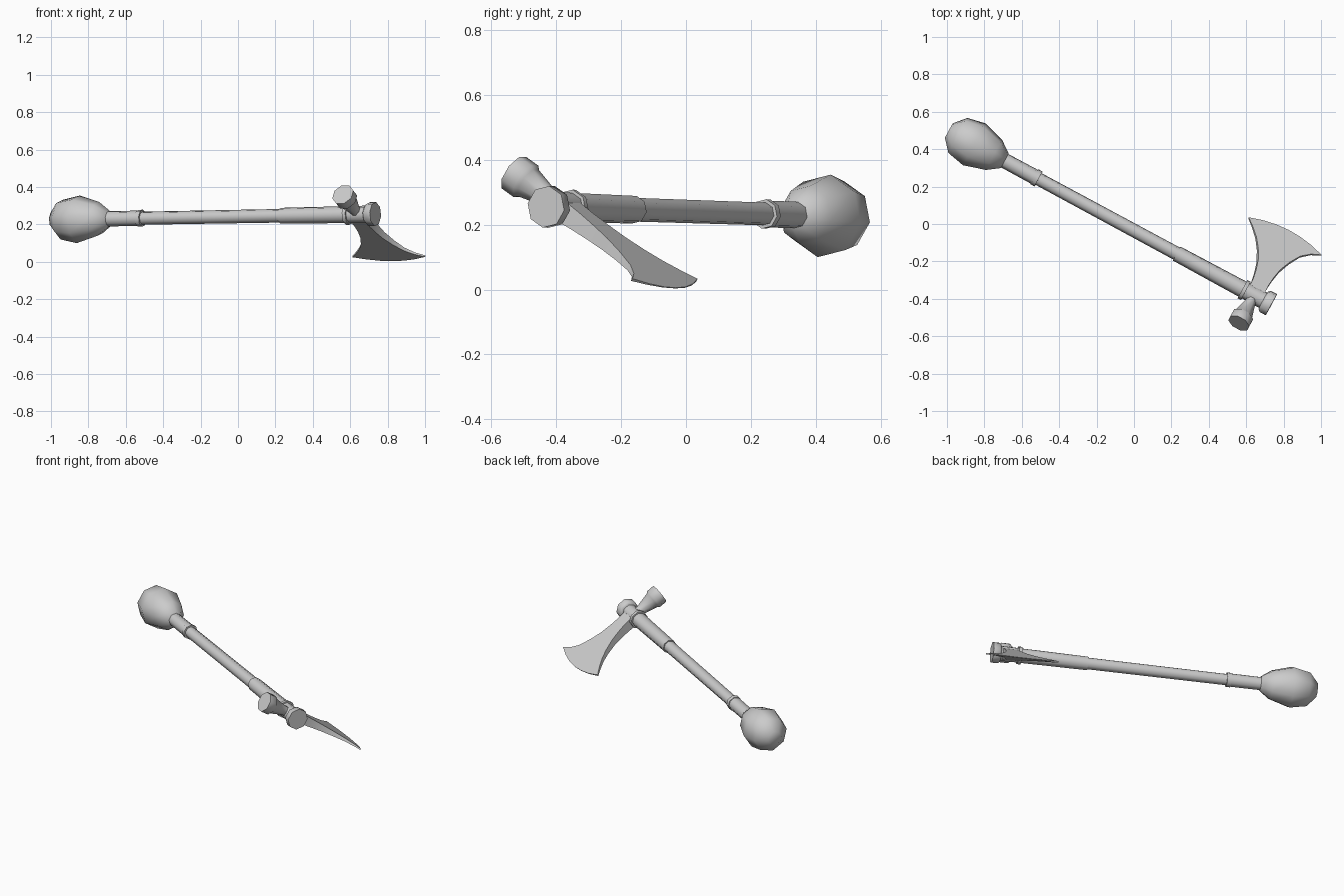
import bpy, bmesh, math
from mathutils import Vector, Matrix

if "Cube" in bpy.data.objects:
    bpy.data.objects.remove(bpy.data.objects["Cube"])

# Weapon frame: AXIS runs bulb to head, BLADE points from head to cutting edge
AXIS = Vector((0.8797, -0.475, 0.0155)).normalized()
down = Vector((0.402, 0.745, -0.533))
BLADE = (down - AXIS * down.dot(AXIS)).normalized()
SIDE = AXIS.cross(BLADE)
ORIGIN = Vector((0, -0.035, 0.242))

grey = bpy.data.materials.new("plain grey")
grey.diffuse_color = (0.6, 0.6, 0.6, 1)
grey.use_nodes = True
grey.node_tree.nodes["Principled BSDF"].inputs["Base Color"].default_value = grey.diffuse_color


def finish(name, bm, angle=40):
    bmesh.ops.recalc_face_normals(bm, faces=bm.faces)
    mesh = bpy.data.meshes.new(name)
    bm.to_mesh(mesh)
    bm.free()
    mesh.materials.append(grey)
    ob = bpy.data.objects.new(name, mesh)
    bpy.context.collection.objects.link(ob)
    bpy.ops.object.select_all(action='DESELECT')
    ob.select_set(True)
    bpy.context.view_layer.objects.active = ob
    bpy.ops.object.shade_smooth_by_angle(angle=math.radians(angle))
    return ob


def turned(name, profile, start=ORIGIN, along=AXIS, u=BLADE, v=SIDE, sides=8, angle=50):
    """Closed turned solid from (distance, radius) pairs."""
    bm = bmesh.new()
    rings = []
    for d, r in profile:
        ring = []
        for i in range(sides):
            a = math.tau * (i + 0.5) / sides
            ring.append(bm.verts.new(start + along * d + (u * math.cos(a) + v * math.sin(a)) * r))
        rings.append(ring)
    for a, b in zip(rings, rings[1:]):
        for i in range(sides):
            j = (i + 1) % sides
            bm.faces.new((a[i], a[j], b[j], b[i]))
    bm.faces.new(rings[0])
    bm.faces.new(rings[-1])
    return finish(name, bm, angle)


# Shaft, sleeves and rings
turned("shaft", [(-0.80, 0.035), (0.30, 0.037)])
turned("rear_sleeve", [(-0.82, 0.041), (-0.58, 0.042)])
turned("rear_ring", [(-0.605, 0.046), (-0.58, 0.046)])
turned("front_sleeve", [(0.26, 0.043), (0.80, 0.047)])
turned("head_ring", [(0.66, 0.056), (0.68, 0.056)])
turned("head_cap", [(0.785, 0.052), (0.797, 0.065), (0.835, 0.065)])

# Faceted bulb at the rear end
turned("bulb", [(-0.785, 0.045), (-0.85, 0.092), (-0.97, 0.129),
                (-1.07, 0.108), (-1.125, 0.045)], angle=60)

# Small bowl opposite the blade
turned("bowl", [(0.0, 0.028), (0.05, 0.03), (0.14, 0.052), (0.15, 0.062), (0.2, 0.062)],
       start=ORIGIN + AXIS * 0.73, along=-BLADE, u=AXIS, v=SIDE)

# Blade: rows of (rear edge, front edge) as (along axis, along blade), wedge in thickness
rows = [((0.685, 0.02), (0.775, 0.02)), ((0.682, 0.08), (0.772, 0.08)),
        ((0.672, 0.14), (0.776, 0.14)), ((0.655, 0.205), (0.787, 0.212)),
        ((0.625, 0.27), (0.812, 0.285)), ((0.590, 0.325), (0.845, 0.352)),
        ((0.548, 0.372), (0.890, 0.397)), ((0.503, 0.415), (0.941, 0.425))]
COLS = 6
bm = bmesh.new()
grid = {}
for k in (1, -1):
    for r, (p, q) in enumerate(rows):
        for c in range(COLS + 1):
            f = c / COLS
            s = p[0] + (q[0] - p[0]) * f
            w = p[1] + (q[1] - p[1]) * f
            w += 0.047 * (r / (len(rows) - 1)) ** 3 * (1 - (2 * f - 1) ** 2)
            half = 0.001 + 0.034 * max(0, 1 - w / 0.47)
            grid[k, r, c] = bm.verts.new(ORIGIN + AXIS * s + BLADE * w + SIDE * half * k)
last = len(rows) - 1
for r in range(last):
    for k in (1, -1):
        for c in range(COLS):
            bm.faces.new([grid[k, r, c], grid[k, r, c + 1], grid[k, r + 1, c + 1], grid[k, r + 1, c]])
    for c in (0, COLS):
        bm.faces.new([grid[1, r, c], grid[1, r + 1, c], grid[-1, r + 1, c], grid[-1, r, c]])
for r in (0, last):
    for c in range(COLS):
        bm.faces.new([grid[1, r, c], grid[1, r, c + 1], grid[-1, r, c + 1], grid[-1, r, c]])
finish("blade", bm, 35)
